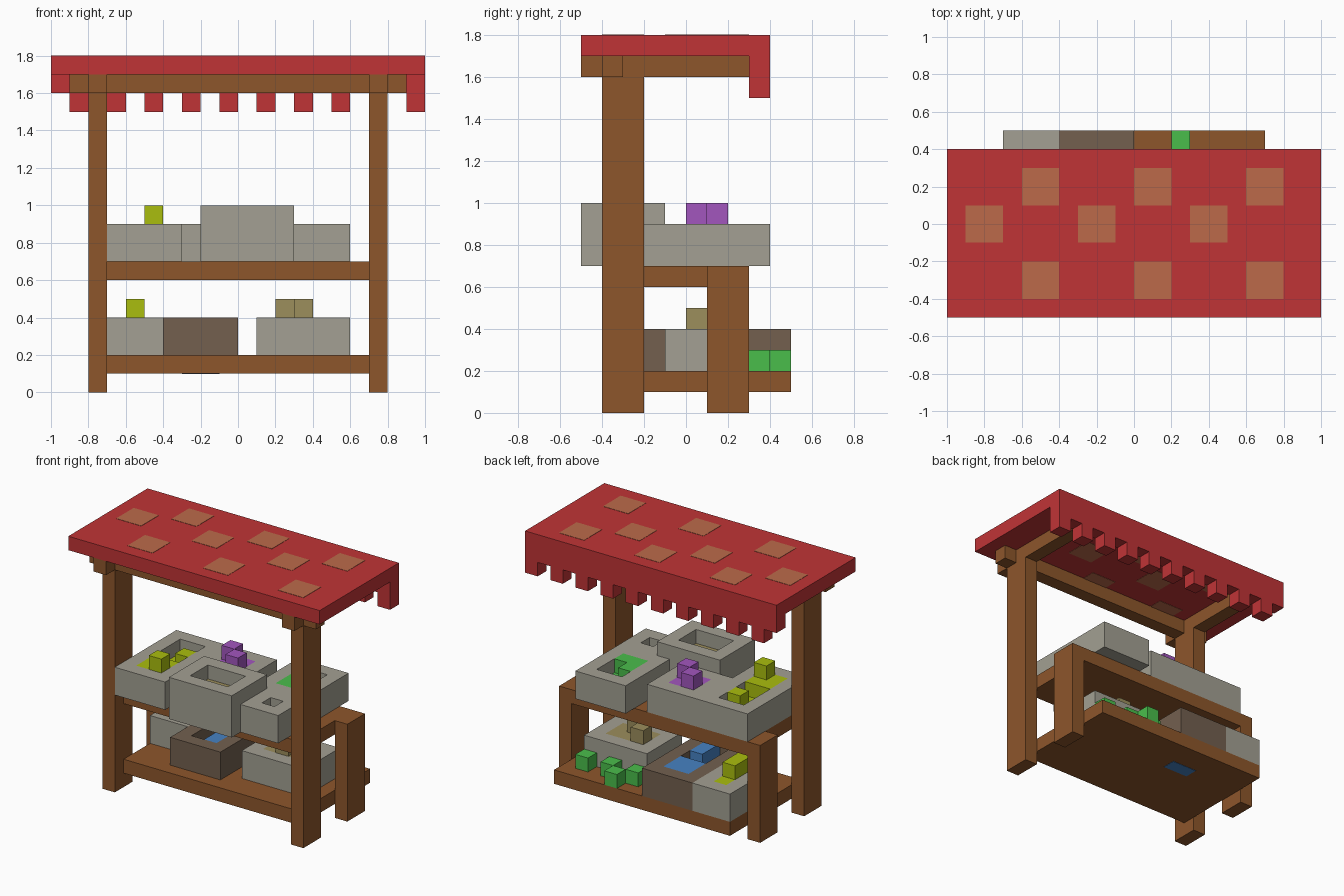
import bpy, bmesh

if "Cube" in bpy.data.objects:
    bpy.data.objects.remove(bpy.data.objects["Cube"])


def material(name, rgb):
    linear = [((c / 255 + 0.055) / 1.055) ** 2.4 for c in rgb] + [1]
    mat = bpy.data.materials.new(name)
    mat.use_nodes = True
    mat.diffuse_color = linear
    mat.node_tree.nodes["Principled BSDF"].inputs["Base Color"].default_value = linear
    return mat


red = material("awning red", (192, 52, 54))
tan = material("patch tan", (188, 106, 74))
wood = material("wood brown", (141, 86, 43))
grey = material("crate grey", (163, 160, 147))
dark = material("crate dark brown", (115, 96, 79))
green = material("produce green", (74, 190, 75))
yellow = material("produce yellow", (170, 190, 14))
purple = material("produce purple", (162, 86, 190))
olive = material("produce olive", (156, 142, 92))
blue = material("produce blue", (70, 130, 195))


def block(name, mat, x, y, z, floor=None):
    """Box from (low, high) ranges; with a floor material it becomes an open crate."""
    bm = bmesh.new()
    bmesh.ops.create_cube(bm, size=1)
    for v in bm.verts:
        for axis, span in enumerate((x, y, z)):
            v.co[axis] = span[1] if v.co[axis] > 0 else span[0]
    if floor:
        bm.normal_update()
        top = max(bm.faces, key=lambda f: f.calc_center_median().z)
        bmesh.ops.inset_region(bm, faces=[top], thickness=0.1, use_even_offset=True)
        bottom = bmesh.ops.extrude_discrete_faces(bm, faces=[top])["faces"][0]
        for v in bottom.verts:
            v.co.z -= 0.1
        bottom.material_index = 1
    bmesh.ops.recalc_face_normals(bm, faces=bm.faces)
    mesh = bpy.data.meshes.new(name)
    bm.to_mesh(mesh)
    bm.free()
    mesh.materials.append(mat)
    if floor:
        mesh.materials.append(floor)
    obj = bpy.data.objects.new(name, mesh)
    bpy.context.collection.objects.link(obj)
    return obj


def cell(name, mat, x, y, z, height=0.1):
    """Single cube of produce with its low corner at x, y, z."""
    block(name, mat, (x, x + 0.1), (y, y + 0.1), (z, z + height))


# Posts and awning side beams, on both sides
for side, x in (("right", (-0.8, -0.7)), ("left", (0.7, 0.8))):
    block(side + "_front_post", wood, x, (-0.4, -0.2), (0, 1.6))
    block(side + "_back_post", wood, x, (0.1, 0.3), (0, 0.7))
    block(side + "_awning_beam", wood, x, (-0.5, 0.3), (1.6, 1.7))

# Front beam in three pieces between and outside the side beams
for name, x in (("middle", (-0.7, 0.7)), ("right", (-0.9, -0.8)), ("left", (0.8, 0.9))):
    block(name + "_front_beam", wood, x, (-0.4, -0.3), (1.6, 1.7))

# Shelves
block("upper_shelf", wood, (-0.7, 0.7), (-0.3, 0.3), (0.6, 0.7))
block("lower_shelf", wood, (-0.7, 0.7), (-0.3, 0.5), (0.1, 0.2))

# Awning with hanging lip and teeth along the back
block("awning", red, (-1, 1), (-0.5, 0.4), (1.7, 1.8))
block("awning_lip", red, (-1, 1), (0.3, 0.4), (1.6, 1.7))
for i in range(10):
    cell("awning_tooth", red, -0.9 + 0.2 * i, 0.3, 1.5)

# Square patches showing on both sides of the awning
for y, start in ((0.1, -0.6), (-0.1, -0.9), (-0.4, -0.6)):
    for i in range(3):
        x = start + 0.6 * i
        for z in (1.698, 1.796):
            block("awning_patch", tan, (x, x + 0.2), (y, y + 0.2), (z, z + 0.006))

# Upper crates
up = (0.7, 0.9)
block("long_crate", grey, (-0.7, -0.3), (-0.4, 0.3), up, yellow)
block("square_crate", grey, (-0.3, 0.1), (-0.1, 0.3), up, purple)
block("tall_crate", grey, (-0.2, 0.3), (-0.5, -0.1), (0.7, 1.0), olive)
block("small_crate", grey, (0.3, 0.6), (-0.4, -0.1), up, grey)
block("green_crate", grey, (0.2, 0.6), (-0.1, 0.4), up, green)

# Upper produce
block("yellow_fill", yellow, (-0.6, -0.4), (-0.2, -0.1), (0.8, 0.9))
cell("yellow_fill_corner", yellow, -0.6, -0.3, 0.8)
cell("yellow_stack", yellow, -0.5, -0.3, 0.8, 0.2)
cell("yellow_cube", yellow, -0.5, 0, 0.8)
block("purple_fill", purple, (-0.2, 0), (0, 0.2), (0.8, 0.9))
cell("purple_cube", purple, -0.2, 0.1, 0.9)
cell("purple_cube", purple, -0.1, 0, 0.9)
block("green_fill", green, (0.3, 0.5), (0, 0.1), (0.8, 0.9))
cell("green_cube", green, 0.3, 0.1, 0.8)

# Lower crates
low = (0.2, 0.4)
block("yellow_crate", grey, (-0.7, -0.4), (0, 0.5), low, yellow)
block("dark_crate", dark, (-0.4, 0), (-0.2, 0.5), low, blue)
block("olive_crate", grey, (0.1, 0.6), (-0.1, 0.3), low, olive)

# Lower produce
block("yellow_bed", yellow, (-0.6, -0.5), (0.1, 0.4), (0.3, 0.4))
block("yellow_loaf", yellow, (-0.6, -0.5), (0.1, 0.3), (0.4, 0.5))
block("blue_block", blue, (-0.2, -0.1), (-0.1, 0.1), (0.3, 0.4))
block("blue_fill", blue, (-0.3, -0.1), (0.2, 0.4), (0.3, 0.4))
block("blue_underside", blue, (-0.3, -0.1), (0.2, 0.3), (0.098, 0.104))
block("olive_fill", olive, (0.2, 0.5), (0, 0.2), (0.3, 0.4))
cell("olive_cube", olive, 0.2, 0.1, 0.4)
cell("olive_cube", olive, 0.3, 0, 0.4)
for x, y in ((0.5, 0.3), (0.3, 0.3), (0.2, 0.4), (0.1, 0.3)):
    cell("loose_green_cube", green, x, y, 0.2)
